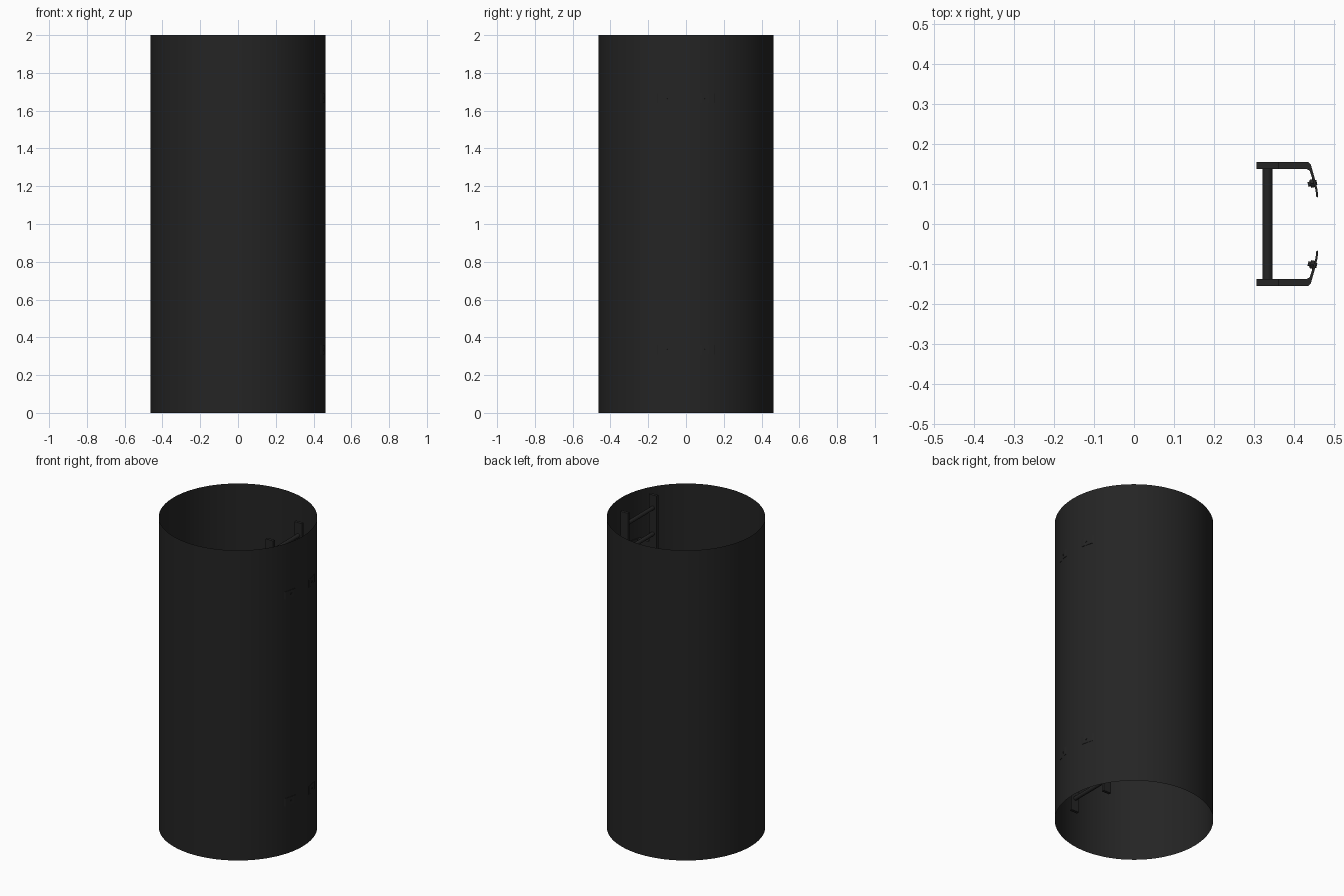
import bpy, bmesh, math
from mathutils import Matrix, Vector

if "Cube" in bpy.data.objects:
    bpy.data.objects.remove(bpy.data.objects["Cube"])

mat = bpy.data.materials.new("charcoal")
mat.diffuse_color = (0.018, 0.018, 0.018, 1)
mat.use_nodes = True
mat.node_tree.nodes["Principled BSDF"].inputs["Base Color"].default_value = mat.diffuse_color


def finish(name, bm, smooth=False):
    me = bpy.data.meshes.new(name)
    bm.to_mesh(me)
    bm.free()
    ob = bpy.data.objects.new(name, me)
    bpy.context.collection.objects.link(ob)
    me.materials.append(mat)
    if smooth:
        bpy.ops.object.select_all(action='DESELECT')
        ob.select_set(True)
        bpy.context.view_layer.objects.active = ob
        bpy.ops.object.shade_smooth_by_angle(angle=math.radians(35))
    return ob


def box(name, lo, hi):
    bm = bmesh.new()
    lo, hi = Vector(lo), Vector(hi)
    bmesh.ops.create_cube(bm, size=1, matrix=Matrix.Translation((lo + hi) / 2)
                          @ Matrix.Diagonal((*(hi - lo), 1)))
    return finish(name, bm)


def rod(name, a, b, r, n=16):
    a, b = Vector(a), Vector(b)
    rot = (b - a).to_track_quat('Z', 'Y').to_matrix().to_4x4()
    bm = bmesh.new()
    bmesh.ops.create_cone(bm, cap_ends=True, segments=n, radius1=r, radius2=r,
                          depth=(b - a).length,
                          matrix=Matrix.Translation((a + b) / 2) @ rot)
    return finish(name, bm, True)


def prism(name, pts, z0, z1):
    bm = bmesh.new()
    f = bm.faces.new([bm.verts.new((x, y, z0)) for x, y in pts])
    ext = bmesh.ops.extrude_face_region(bm, geom=[f])
    bmesh.ops.translate(bm, vec=(0, 0, z1 - z0),
                        verts=[v for v in ext['geom'] if isinstance(v, bmesh.types.BMVert)])
    bmesh.ops.recalc_face_normals(bm, faces=bm.faces[:])
    return finish(name, bm)


# open thin-walled shaft
bm = bmesh.new()
bmesh.ops.create_cone(bm, cap_ends=False, segments=96, radius1=0.463, radius2=0.463,
                      depth=2, matrix=Matrix.Translation((0, 0, 1)))
finish("shaft_wall", bm, True)

# ladder rungs
for i in range(12):
    z = (i + 0.5) / 6
    rod(f"rung_{i}", (0.333, -0.14, z), (0.333, 0.14, z), 0.0125)

# bent wall bracket outline, seen from above
bracket = [(0.36, 0.155), (0.434, 0.155), (0.441, 0.148), (0.448, 0.124), (0.458, 0.085),
           (0.459, 0.066), (0.454, 0.069), (0.453, 0.084), (0.443, 0.118),
           (0.438, 0.133), (0.43, 0.137), (0.36, 0.137)]

# rails, wall brackets and bolts on both sides
for s, side in ((1, "left"), (-1, "right")):
    y0, y1 = sorted((s * 0.137, s * 0.155))
    box(f"rail_{side}", (0.306, y0, 0), (0.36, y1, 2))
    for z, level in ((1 / 3, "lower"), (5 / 3, "upper")):
        prism(f"bracket_{side}_{level}", [(x, s * y) for x, y in bracket], z - 0.025, z + 0.025)
        rod(f"bolt_head_{side}_{level}", (0.440, s * 0.100, z), (0.452, s * 0.103, z), 0.012, 6)
        rod(f"bolt_{side}_{level}", (0.434, s * 0.0985, z), (0.456, s * 0.104, z), 0.006, 12)
